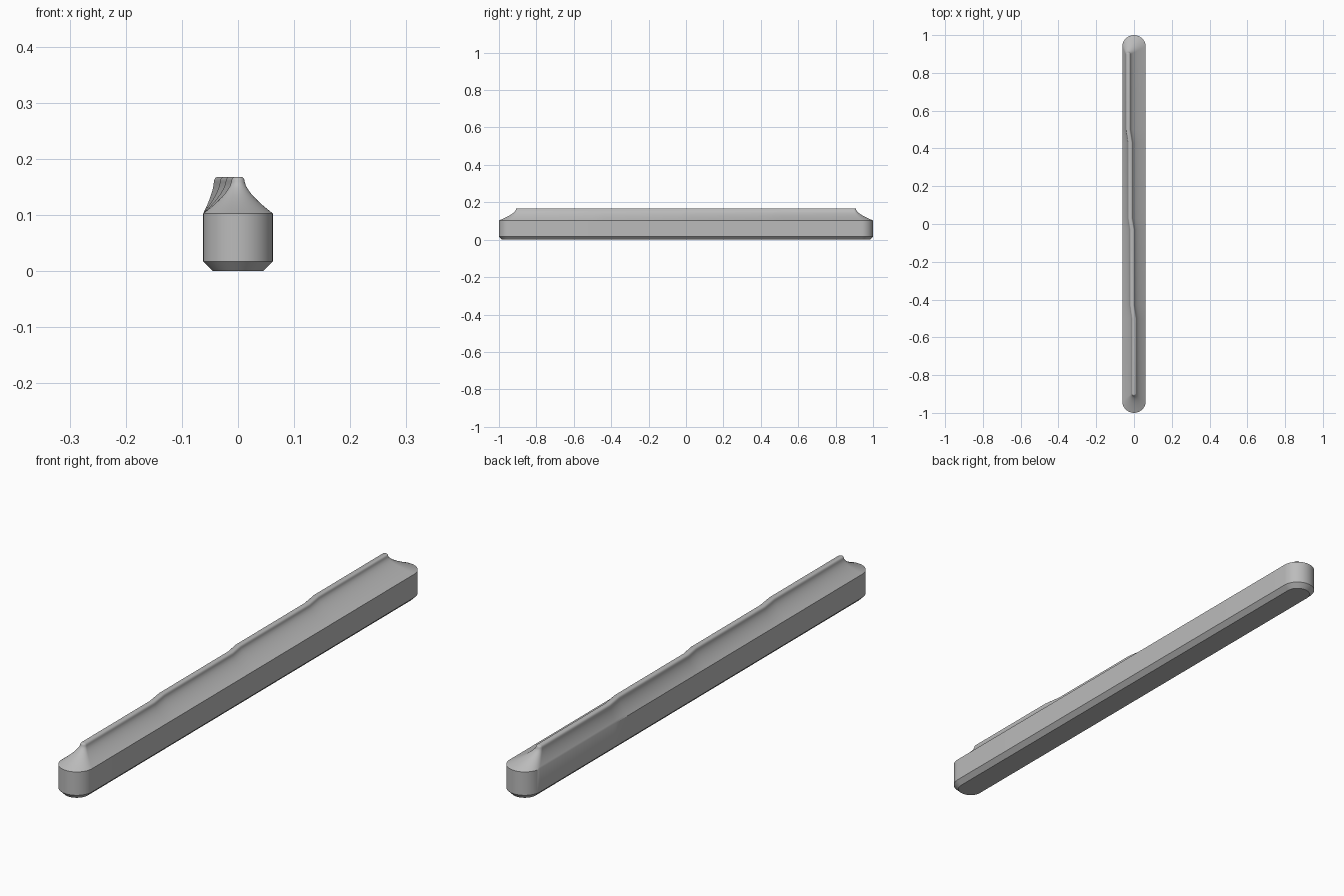
import bpy, bmesh, math

cube = bpy.data.objects.get("Cube")
if cube:
    bpy.data.objects.remove(cube, do_unlink=True)

WIDTH = 0.062     # half width of the bar
TIP = 0.012       # half width of the ridge
WALL = 0.103      # top of the straight wall
PEAK = 0.168
ARC = 24          # segments of each rounded end

# Ridge path: sideways steps between straight runs
STEPS = [(-0.5, 0), (-0.43, -0.01), (-0.03, -0.01), (0.03, -0.02),
         (0.43, -0.02), (0.5, -0.031)]


def outline(radius, end_y, path):
    """Closed rounded bar outline whose sides follow the path."""
    pts = []
    for side in (1, -1):
        cx = path[-1][1] if side > 0 else path[0][1]
        for i in range(ARC + 1):
            a = math.pi * i / ARC
            pts.append((cx + side * radius * math.cos(a),
                        side * (end_y + radius * math.sin(a))))
        run = reversed(path) if side > 0 else path
        pts += [(x - side * radius, y) for y, x in run]
    return pts


def blend(a, b, f):
    return [(p[0] + (q[0] - p[0]) * f, p[1] + (q[1] - p[1]) * f)
            for p, q in zip(a, b)]


straight = [(y, 0) for y, x in STEPS]
base = outline(WIDTH, 1 - WIDTH, straight)
foot = outline(WIDTH - 0.017, 1 - WIDTH, straight)
ridge = outline(TIP, 0.91 - TIP, STEPS)

# Chamfered foot, wall, then concave flanks
layers = [(foot, 0), (base, 0.017), (base, WALL)]
FLANK = 10
for i in range(1, FLANK + 1):
    t = i / FLANK
    layers.append((blend(base, ridge, 1 - (1 - t) ** 1.5),
                   WALL + (0.159 - WALL) * t))
# Rounded crest
for i in range(1, 5):
    a = math.pi / 2 * i / 4
    r = TIP - 0.007 * (1 - math.cos(a))
    layers.append((outline(r, 0.91 - TIP, STEPS),
                   0.159 + (PEAK - 0.159) * math.sin(a)))

bm = bmesh.new()
rings = [[bm.verts.new((x, y, z)) for x, y in pts] for pts, z in layers]
for low, high in zip(rings, rings[1:]):
    for i in range(len(low)):
        j = (i + 1) % len(low)
        bm.faces.new((low[i], low[j], high[j], high[i]))
bm.faces.new(list(reversed(rings[0])))
bm.faces.new(rings[-1])
bmesh.ops.recalc_face_normals(bm, faces=bm.faces)

mesh = bpy.data.meshes.new("stepped_ridge_bar")
bm.to_mesh(mesh)
bm.free()
bar = bpy.data.objects.new("stepped_ridge_bar", mesh)
bpy.context.scene.collection.objects.link(bar)

grey = bpy.data.materials.new("plain_grey")
grey.use_nodes = True
color = (0.5, 0.5, 0.5, 1)
grey.diffuse_color = color
grey.node_tree.nodes["Principled BSDF"].inputs["Base Color"].default_value = color
mesh.materials.append(grey)

bpy.ops.object.select_all(action="DESELECT")
bar.select_set(True)
bpy.context.view_layer.objects.active = bar
bpy.ops.object.shade_smooth_by_angle(angle=math.radians(30))
